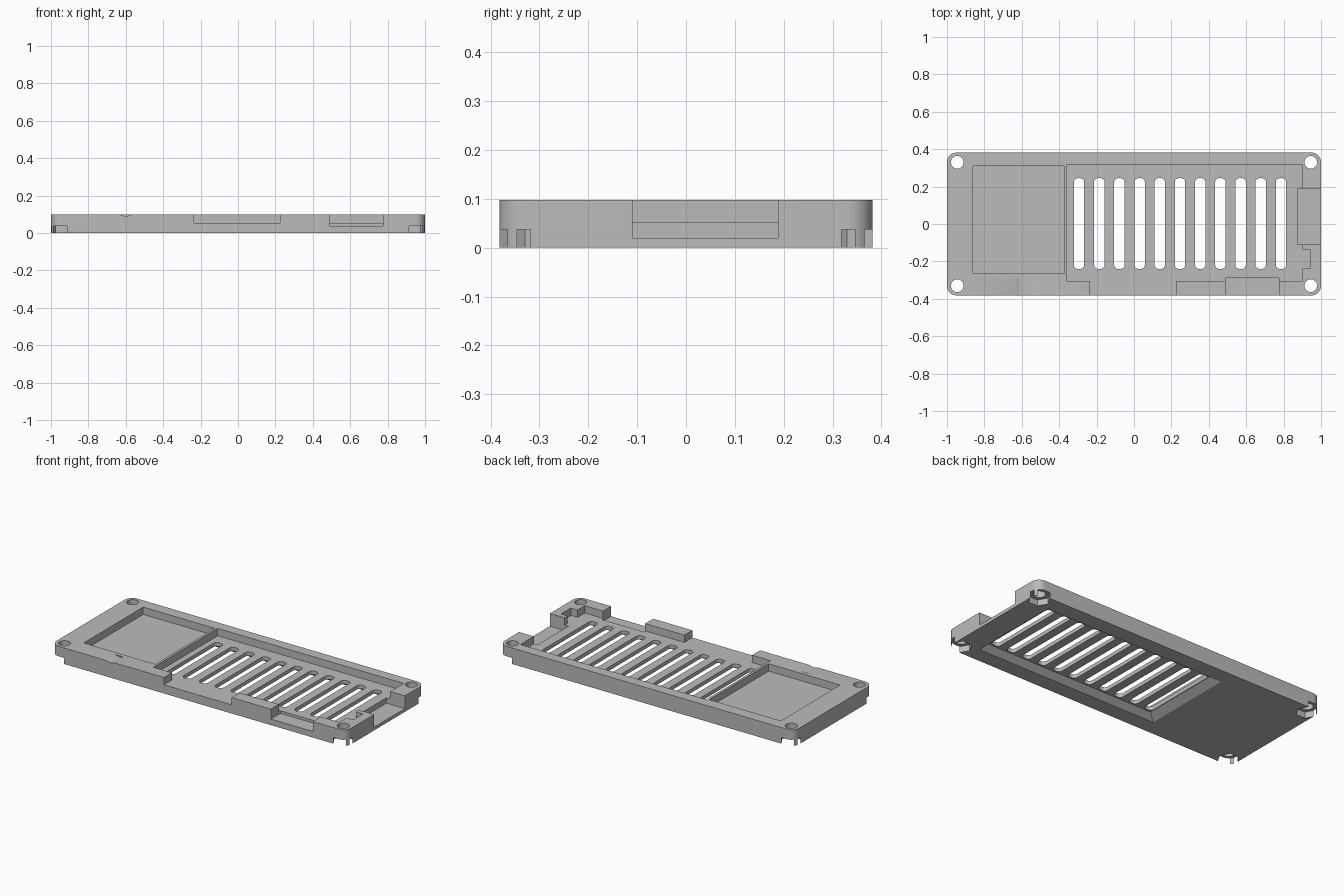
import bpy, bmesh, math

if "Cube" in bpy.data.objects:
    bpy.data.objects.remove(bpy.data.objects["Cube"], do_unlink=True)

TOP = 0.098
FLOOR = 0.053
HALF_Y = 0.382
OUT = 1.1          # how far cutters reach past the ends
ABOVE = 0.2        # how far cutters reach past the top

grey = bpy.data.materials.new("plain grey")
grey.use_nodes = True
colour = (0.5, 0.5, 0.5, 1)
grey.diffuse_color = colour
grey.node_tree.nodes["Principled BSDF"].inputs["Base Color"].default_value = colour


def loft(name, lower, upper, z0, z1):
    """Closed solid between two matching outlines."""
    bm = bmesh.new()
    a = [bm.verts.new((x, y, z0)) for x, y in lower]
    b = [bm.verts.new((x, y, z1)) for x, y in upper]
    bm.faces.new(a[::-1])
    bm.faces.new(b)
    for i in range(len(a)):
        j = (i + 1) % len(a)
        bm.faces.new((a[i], a[j], b[j], b[i]))
    mesh = bpy.data.meshes.new(name)
    bm.to_mesh(mesh)
    bm.free()
    obj = bpy.data.objects.new(name, mesh)
    bpy.context.collection.objects.link(obj)
    mesh.materials.append(grey)
    return obj


def ngon(cx, cy, r, sides):
    steps = [math.tau * i / sides for i in range(sides)]
    return [(cx + r * math.cos(t), cy + r * math.sin(t)) for t in steps]


def rect(x0, x1, y0, y1, r=0, steps=6):
    """Rectangle outline, with rounded corners when r is given."""
    if not r:
        return [(x0, y0), (x1, y0), (x1, y1), (x0, y1)]
    points = []
    centres = [(x1 - r, y1 - r), (x0 + r, y1 - r), (x0 + r, y0 + r), (x1 - r, y0 + r)]
    for k, (cx, cy) in enumerate(centres):
        for i in range(steps + 1):
            t = math.pi / 2 * (k + i / steps)
            points.append((cx + r * math.cos(t), cy + r * math.sin(t)))
    return points


def cut(target, cutter):
    mod = target.modifiers.new("cut", 'BOOLEAN')
    mod.operation = 'DIFFERENCE'
    mod.solver = 'EXACT'
    mod.object = cutter
    bpy.context.view_layer.objects.active = target
    bpy.ops.object.modifier_apply(modifier=mod.name)
    bpy.data.objects.remove(cutter, do_unlink=True)


def cut_outline(outline, z0, z1=ABOVE):
    cut(tray, loft("cutter", outline, outline, z0, z1))


# Tray body with rounded corners
body = rect(-1, 1, -HALF_Y, HALF_Y, 0.052, 12)
tray = loft("case_tray", body, body, 0, TOP)

# Square pocket and long board pocket
cut_outline(rect(-0.86, -0.375, -0.265, 0.31), FLOOR)
cut_outline(rect(-0.36, 0.9, -0.305, 0.318), FLOOR)

# Side openings: wide front gap, front port, end port, small inner notch
cut_outline(rect(-0.235, 0.225, -0.5, -0.2), FLOOR)
cut_outline(rect(0.49, 0.775, -0.5, -0.29), 0.037)
cut_outline(rect(0.875, OUT, -0.11, 0.188), 0.02)
cut_outline(rect(0.85, 0.945, -0.235, -0.14), FLOOR)

# Chamfered recess in the underside
cut(tray, loft("cutter", rect(-0.39, 0.86, -0.3, 0.3),
               rect(-0.33, 0.82, -0.25, 0.25), -0.01, 0.03))

# Vent slots
for i in range(11):
    x = -0.294 + 0.108 * i
    cut_outline(rect(x - 0.028, x + 0.028, -0.24, 0.245, 0.022), -0.1)

# Screw holes with hexagonal nut pockets open at the corners
for sx in (-1, 1):
    for sy in (-1, 1):
        x, y = sx * 0.945, sy * 0.33
        cut_outline(ngon(x, y, 0.0615, 6), -0.1, 0.037)
        cut_outline(ngon(x, y, 0.034, 32), -0.1)

# Shallow round groove on the front rim
groove = loft("cutter", ngon(0, 0, 0.06, 48), ngon(0, 0, 0.06, 48), 0, 0.2)
groove.rotation_euler.x = math.pi / 2
groove.location = (-0.6, -0.29, TOP + 0.053)
bpy.context.view_layer.update()
cut(tray, groove)

# Smooth the rounded walls, keep the edges crisp
bpy.ops.object.select_all(action='DESELECT')
tray.select_set(True)
bpy.context.view_layer.objects.active = tray
bpy.ops.object.shade_smooth_by_angle(angle=math.radians(30))
